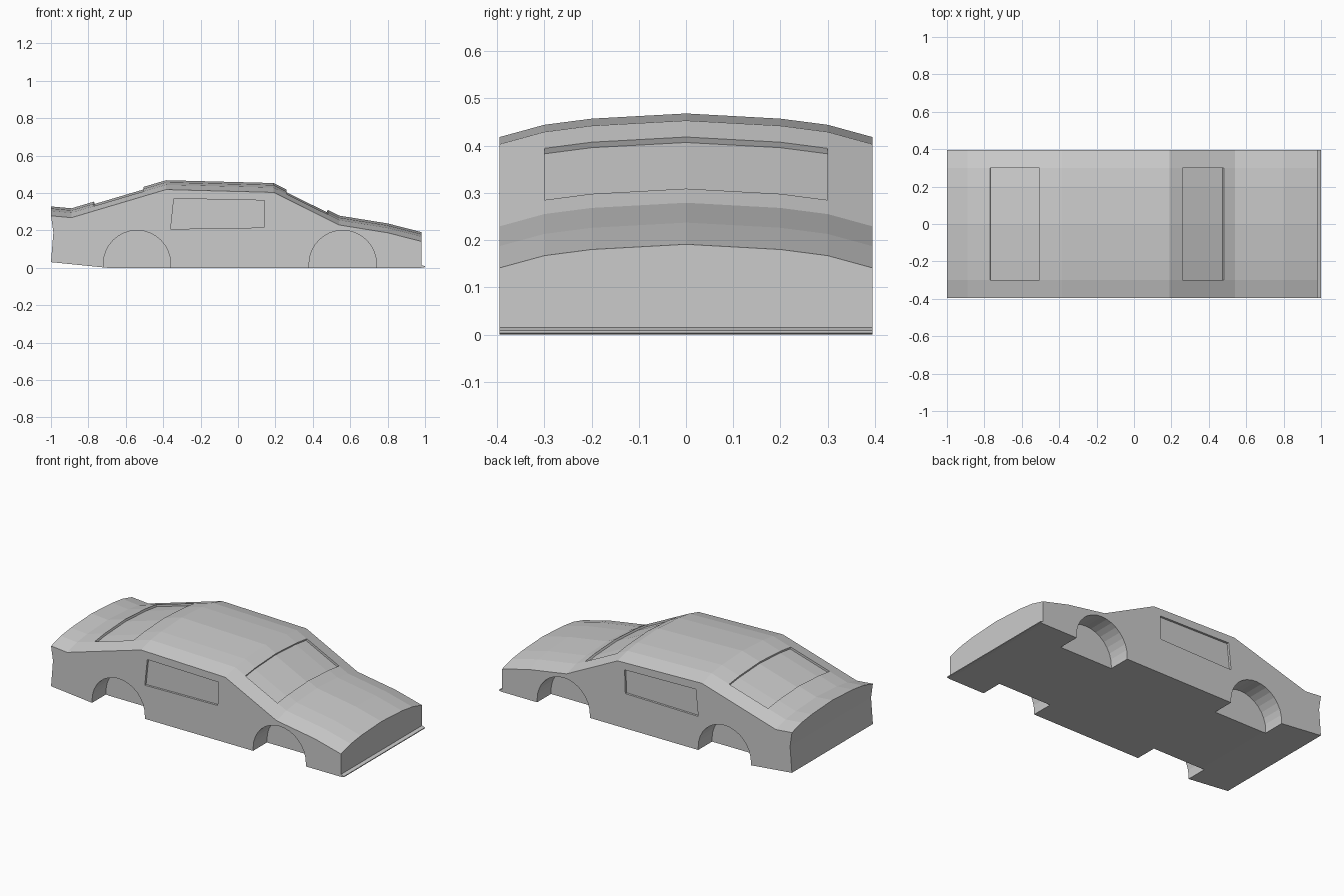
import bpy, bmesh, math

if "Cube" in bpy.data.objects:
    bpy.data.objects.remove(bpy.data.objects["Cube"])

HALF = 0.395     # half width of the body
DEPTH = 0.013    # window recess depth
CROWN = {0: 0.0, 0.2: -0.011, 0.3: -0.024, HALF: -0.05}


def loft(name, profile, ys):
    """Sweep a closed xz profile across y. Points flagged True follow the roof crown."""
    bm = bmesh.new()
    rings = [[bm.verts.new((x, y, z + (CROWN[abs(y)] if crowned else 0)))
              for x, z, crowned in profile] for y in ys]
    n = len(profile)
    for a, b in zip(rings, rings[1:]):
        for i in range(n):
            j = (i + 1) % n
            bm.faces.new((a[i], a[j], b[j], b[i]))
    bm.faces.new(rings[0])
    bm.faces.new(rings[-1])
    bmesh.ops.recalc_face_normals(bm, faces=bm.faces)
    mesh = bpy.data.meshes.new(name)
    bm.to_mesh(mesh)
    bm.free()
    ob = bpy.data.objects.new(name, mesh)
    bpy.context.collection.objects.link(ob)
    return ob


# Body: crowned upper line, nose with lip, floor, dented tail
upper = [(-1, 0.328), (-0.89, 0.318), (-0.385, 0.468), (0.19, 0.453),
         (0.54, 0.279), (0.8, 0.237), (0.98, 0.191)]
lower = [(0.98, 0.015), (1, 0.008), (1, 0.003), (0.98, 0),
         (-0.7, 0), (-1, 0.03), (-0.987, 0.19)]
body = loft("car_body",
            [(x, z, True) for x, z in upper] + [(x, z, False) for x, z in lower],
            (-HALF, -0.3, -0.2, 0, 0.2, 0.3, HALF))
cutters = []


# Windshield and rear window recesses, sunk along the surface normal
def window_cutter(name, a, b, x0, x1):
    slope = (b[1] - a[1]) / (b[0] - a[0])
    length = math.hypot(1, slope)
    nx, nz = -slope / length, 1 / length
    section = [(x + nx * d, a[1] + slope * (x - a[0]) + nz * d, True)
               for x, d in ((x0, -DEPTH), (x1, -DEPTH), (x1, 0.05), (x0, 0.05))]
    cutters.append(loft(name, section, (-0.3, -0.2, 0, 0.2, 0.3)))


window_cutter("windshield_cutter", upper[3], upper[4], 0.26, 0.48)
window_cutter("rear_window_cutter", upper[1], upper[2], -0.77, -0.505)

# Side windows and wheel arches on both sides
side_window = [(-0.36, 0.207), (0.138, 0.215), (0.143, 0.36), (-0.343, 0.37)]
for s in (-1, 1):
    cutters.append(loft("side_window_cutter", [(x, z, False) for x, z in side_window],
                        (s * (HALF - DEPTH), s * 0.5)))
    for cx in (-0.54, 0.56):
        arch = [(cx + 0.18, -0.1, False)]
        arch += [(cx + 0.18 * math.cos(t * math.pi / 16),
                  0.02 + 0.18 * math.sin(t * math.pi / 16), False) for t in range(17)]
        arch.append((cx - 0.18, -0.1, False))
        cutters.append(loft("wheel_arch_cutter", arch, (s * 0.26, s * 0.5)))

# Cut the recesses and discard the cutters
bpy.context.view_layer.objects.active = body
for c in cutters:
    c.hide_render = True
    mod = body.modifiers.new(c.name, 'BOOLEAN')
    mod.operation = 'DIFFERENCE'
    mod.solver = 'EXACT'
    mod.object = c
    bpy.ops.object.modifier_apply(modifier=mod.name)
    bpy.data.objects.remove(c)
